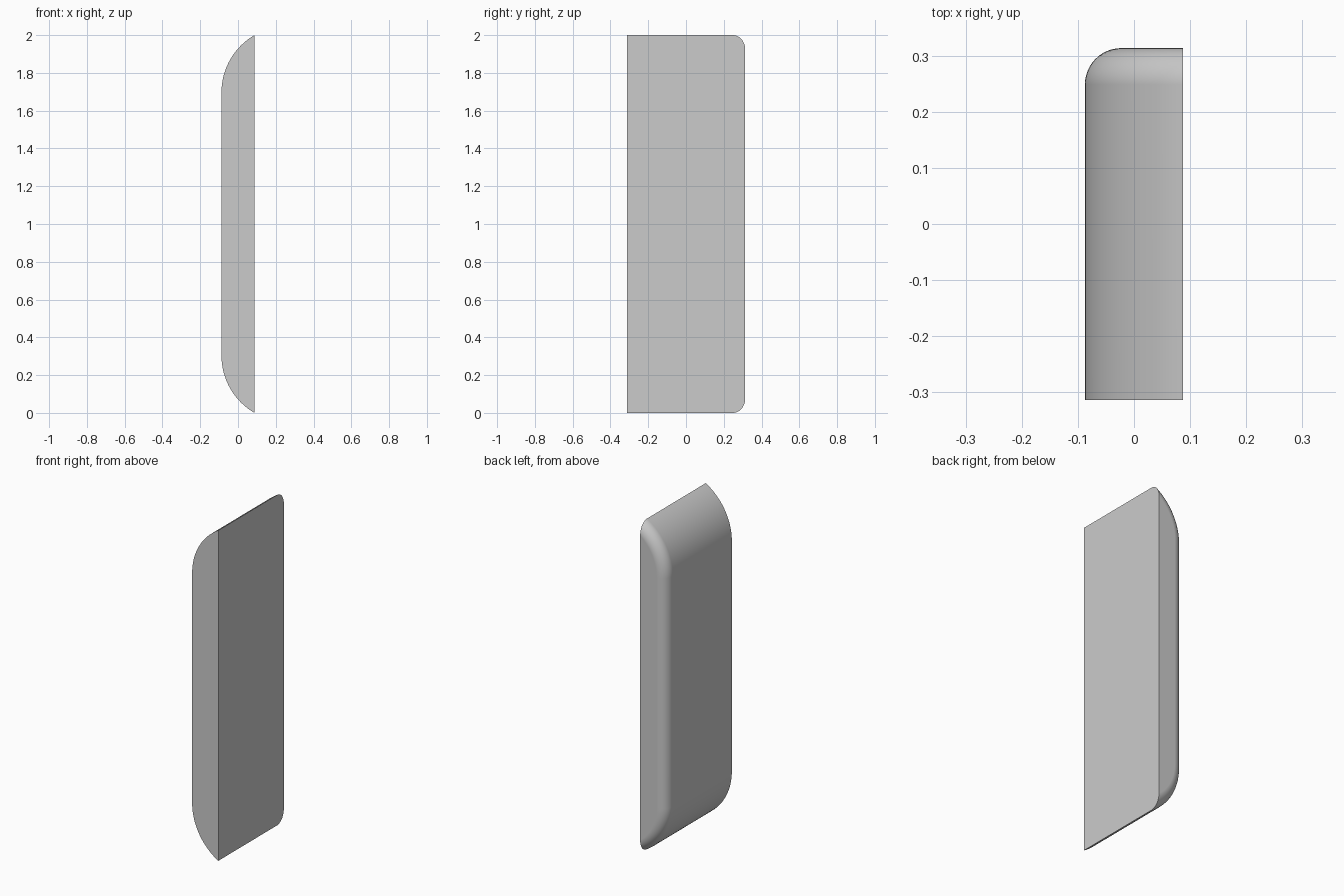
import bpy, bmesh, math

cube = bpy.data.objects.get("Cube")
if cube:
    bpy.data.objects.remove(cube, do_unlink=True)

HALF_X, HALF_Y, HEIGHT = 0.0875, 0.3135, 2.0
ARC_R = 0.35          # large rounding of the top and bottom ends
FILLET = 0.065        # rounding around the back face
ARC_STEPS, FILLET_STEPS = 24, 12

CENTRE_X = ARC_R - HALF_X
ARC_RISE = math.sqrt(ARC_R ** 2 - (CENTRE_X - HALF_X) ** 2)


def outline(inset, y):
    """Side outline shrunk by inset, running from the top edge to the bottom edge."""
    r = ARC_R - inset
    sweep = math.acos((CENTRE_X - HALF_X) / r)
    half_straight = HEIGHT / 2 - ARC_RISE
    upper = []
    for i in range(ARC_STEPS + 1):
        a = sweep * (1 - i / ARC_STEPS)
        upper.append((CENTRE_X - r * math.cos(a), half_straight + r * math.sin(a)))
    lower = [(x, -z) for x, z in reversed(upper)]
    return [(x, y, z + HEIGHT / 2) for x, z in upper + lower]


# Cross-sections: straight body, then the rolled back edge
sections = [outline(0, -HALF_Y)]
for i in range(FILLET_STEPS + 1):
    t = math.pi / 2 * i / FILLET_STEPS
    sections.append(outline(FILLET * (1 - math.cos(t)),
                            HALF_Y - FILLET * (1 - math.sin(t))))

# Loft the sections and cap both ends
bm = bmesh.new()
rings = [[bm.verts.new(p) for p in s] for s in sections]
for a, b in zip(rings, rings[1:]):
    for i in range(len(a)):
        j = (i + 1) % len(a)
        bm.faces.new((a[i], a[j], b[j], b[i]))
bm.faces.new(rings[0])
bm.faces.new(rings[-1])
bmesh.ops.recalc_face_normals(bm, faces=bm.faces)

mesh = bpy.data.meshes.new("rounded_panel")
bm.to_mesh(mesh)
bm.free()
panel = bpy.data.objects.new("rounded_panel", mesh)
bpy.context.collection.objects.link(panel)

# Smooth shading with crisp front and flat-side edges
bpy.ops.object.select_all(action='DESELECT')
panel.select_set(True)
bpy.context.view_layer.objects.active = panel
bpy.ops.object.shade_smooth_by_angle(angle=math.radians(30))
weighted = panel.modifiers.new("weighted_normals", 'WEIGHTED_NORMAL')
weighted.keep_sharp = True
